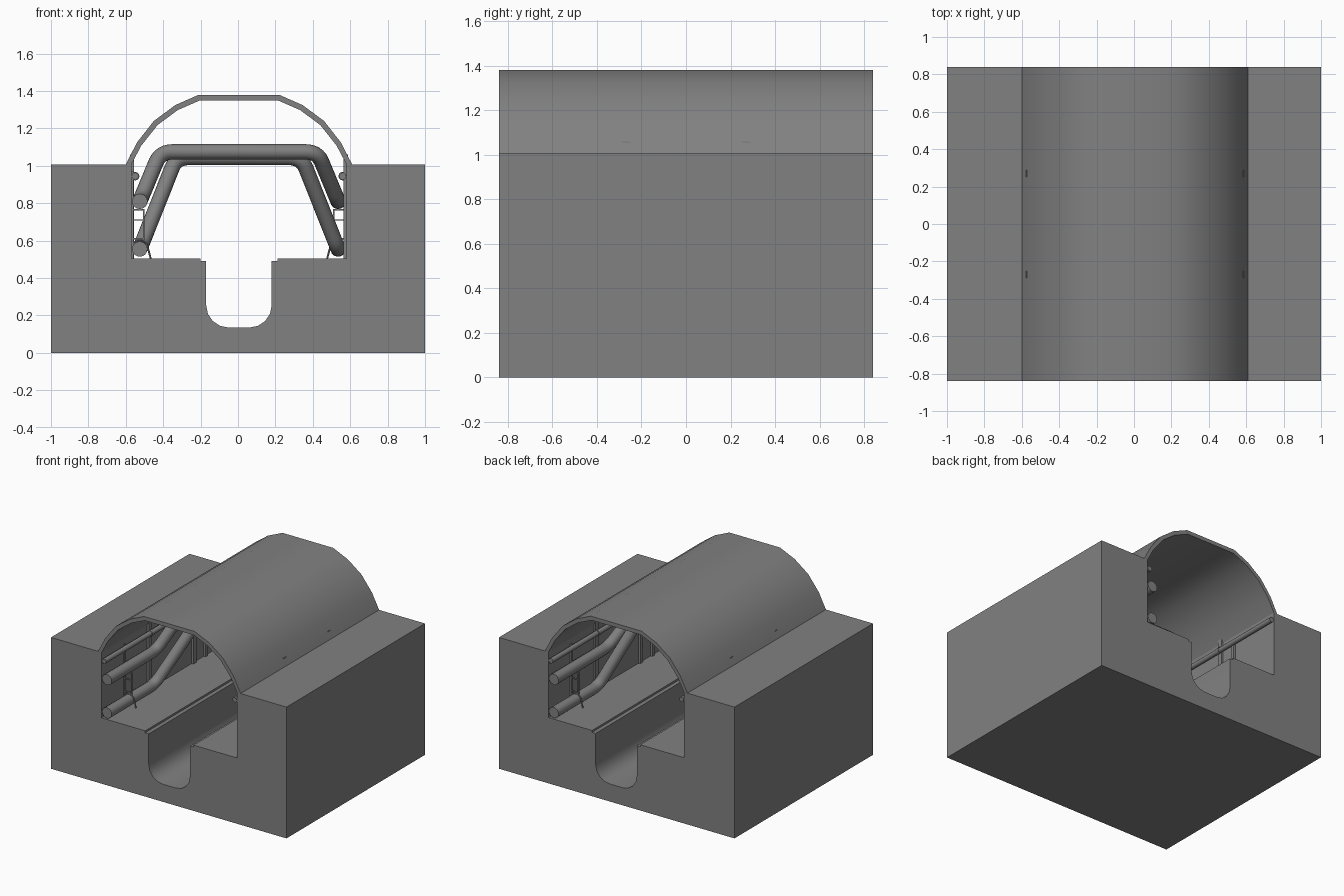
import bpy, bmesh, math
from mathutils import Vector

if "Cube" in bpy.data.objects:
    bpy.data.objects.remove(bpy.data.objects["Cube"])

CX, HALF = 0.005, 0.84   # tunnel centre line, half length

dark = bpy.data.materials.new("dark_grey")
dark.diffuse_color = (0.22, 0.22, 0.22, 1)
dark.use_nodes = True
dark.node_tree.nodes["Principled BSDF"].inputs["Base Color"].default_value = dark.diffuse_color


def smooth(ob, angle=35):
    bpy.ops.object.select_all(action='DESELECT')
    ob.select_set(True)
    bpy.context.view_layer.objects.active = ob
    bpy.ops.object.shade_smooth_by_angle(angle=math.radians(angle))


def from_bmesh(name, bm):
    bmesh.ops.recalc_face_normals(bm, faces=bm.faces)
    me = bpy.data.meshes.new(name)
    bm.to_mesh(me)
    bm.free()
    me.materials.append(dark)
    ob = bpy.data.objects.new(name, me)
    bpy.context.collection.objects.link(ob)
    return ob


def extrude(name, profile):
    """Extrude a closed x-z outline along the tunnel."""
    bm = bmesh.new()
    face = bm.faces.new([bm.verts.new((x, -HALF, z)) for x, z in profile])
    new = bmesh.ops.extrude_face_region(bm, geom=[face])['geom']
    verts = [g for g in new if isinstance(g, bmesh.types.BMVert)]
    bmesh.ops.translate(bm, verts=verts, vec=(0, 2 * HALF, 0))
    # Extruding a lone face can drop the near cap, so close any open end
    bmesh.ops.holes_fill(bm, edges=[e for e in bm.edges if e.is_boundary], sides=0)
    return from_bmesh(name, bm)


def box(name, lo, hi):
    bm = bmesh.new()
    bmesh.ops.create_cube(bm, size=1)
    for v in bm.verts:
        v.co = [a + (c + 0.5) * (b - a) for a, b, c in zip(lo, hi, v.co)]
    return from_bmesh(name, bm)


def fillet(points, radius, steps=6):
    pts = [Vector(p) for p in points]
    out = [pts[0]]
    for a, b, c in zip(pts, pts[1:], pts[2:]):
        p, q = b + (a - b).normalized() * radius, b + (c - b).normalized() * radius
        for i in range(steps + 1):
            t = i / steps
            out.append(p * (1 - t) ** 2 + b * 2 * t * (1 - t) + q * t * t)
    return out + [pts[-1]]


def tube(name, points, radius, res=4):
    cu = bpy.data.curves.new(name, 'CURVE')
    cu.dimensions = '3D'
    cu.bevel_depth, cu.bevel_resolution, cu.use_fill_caps = radius, res, True
    cu.materials.append(dark)
    sp = cu.splines.new('POLY')
    sp.points.add(len(points) - 1)
    for s, p in zip(sp.points, points):
        s.co = (*p, 1)
    ob = bpy.data.objects.new(name, cu)
    bpy.context.collection.objects.link(ob)
    bpy.ops.object.select_all(action='DESELECT')
    ob.select_set(True)
    bpy.context.view_layer.objects.active = ob
    bpy.ops.object.convert(target='MESH')
    smooth(ob, 40)
    return ob


def mirrored(half):
    return half + [(2 * CX - x, z) for x, z in reversed(half)]


# Ground block with walkways and round-bottomed channel
left = [(-1, 0), (-1, 1.008), (-0.57, 1.008), (-0.57, 0.505), (-0.2, 0.505), (-0.2, 0.49), (-0.17, 0.49)]
r = 0.12
left += [(-0.05 - r * math.cos(a), 0.255 - r * math.sin(a))
         for a in [i * math.pi / 8 for i in range(5)]]
block = mirrored(left)
block[-1], block[-2] = (1, 0), (1, 1.008)
smooth(extrude("tunnel_block", block))

# Vaulted roof shell
outer = [(-0.6, 1.008), (-0.54, 1.125), (-0.45, 1.24), (-0.335, 1.325), (-0.21, 1.38)]
inner = [(-0.57, 1.008), (-0.517, 1.108), (-0.43, 1.218), (-0.322, 1.298), (-0.203, 1.35)]
smooth(extrude("roof_vault", mirrored(outer) + mirrored(inner)[::-1]))

# Large pipes that cross over the channel from left wall to right wall
W = 0.53
for name, z, top, xt, y0, yc, y1 in (
        ("upper_pipe", 0.81, 1.075, 0.42, -0.24, -0.06, 0.18),
        ("lower_pipe", 0.555, 1.045, 0.335, -0.26, 0.06, 0.3)):
    path = [(CX - W, -HALF, z), (CX - W, y0, z), (CX - xt, yc, top),
            (CX + xt, yc, top), (CX + W, y1, z), (CX + W, HALF, z)]
    tube(name, fillet(path, 0.07), 0.041, 6)

for s, side in ((-1, "left"), (1, "right")):
    X = lambda d: CX + s * d

    # Thin service pipe along each wall
    tube(f"{side}_service_pipe", [(X(0.555), -HALF, 0.945), (X(0.555), HALF, 0.945)], 0.019)

    # Wall posts with clamps on the service pipe, tips just piercing the vault
    for y in (-0.27, 0.27):
        box(f"{side}_wall_post", (X(0.582), y - 0.018, 0.505), (X(0.56), y + 0.018, 1.06))
        tube(f"{side}_clamp", [(X(0.555), y - 0.012, 0.945), (X(0.555), y + 0.012, 0.945)], 0.023)

    # Support frame carrying the large pipes
    y = s * 0.57
    box(f"{side}_frame_wall_bar", (X(0.575), y - 0.007, 0.505), (X(0.564), y + 0.007, 0.97))
    box(f"{side}_frame_bar", (X(0.512), y - 0.006, 0.6), (X(0.504), y + 0.006, 0.77))
    for z in (0.61, 0.71, 0.765):
        box(f"{side}_frame_rung", (X(0.575), y - 0.006, z - 0.003), (X(0.504), y + 0.006, z + 0.003))

    # Strap hooped over the lower pipe
    arc = [(X(W + 0.045 * math.cos(a)), y, 0.555 + 0.045 * math.sin(a))
           for a in [math.pi * i / 10 for i in range(11)]]
    tube(f"{side}_strap", arc + [(X(0.472), y, 0.505)], 0.005, 2)

    # Short stub post on the opposite half of the walkway
    box(f"{side}_stub_post", (X(0.575), -s * 0.41 - 0.012, 0.505), (X(0.56), -s * 0.41 + 0.012, 0.95))
